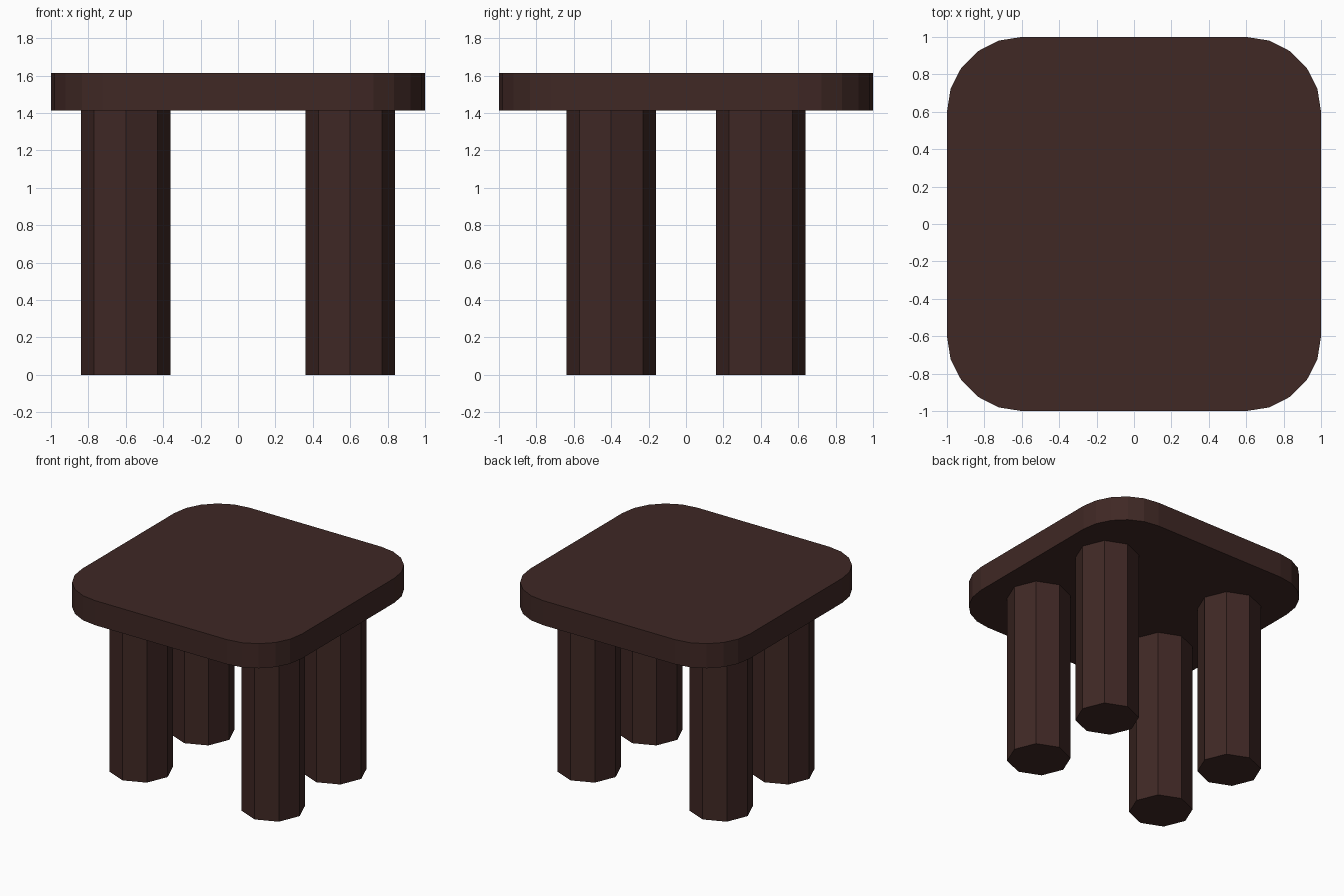
import bpy, bmesh
from math import cos, sin, pi

if "Cube" in bpy.data.objects:
    bpy.data.objects.remove(bpy.data.objects["Cube"])

TOP_Z, UNDER_Z = 1.615, 1.413

wood = bpy.data.materials.new("dark_wood")
wood.diffuse_color = (0.05, 0.021, 0.018, 1)
wood.use_nodes = True
wood.node_tree.nodes["Principled BSDF"].inputs["Base Color"].default_value = wood.diffuse_color


def prism(name, outline, z0, z1):
    """Extrude a closed outline from z0 to z1 with flat faces."""
    bm = bmesh.new()
    base = bm.faces.new([bm.verts.new((x, y, z0)) for x, y in outline])
    ext = bmesh.ops.extrude_face_region(bm, geom=[base], use_keep_orig=True)
    verts = [g for g in ext["geom"] if isinstance(g, bmesh.types.BMVert)]
    bmesh.ops.translate(bm, vec=(0, 0, z1 - z0), verts=verts)
    bmesh.ops.recalc_face_normals(bm, faces=bm.faces)
    mesh = bpy.data.meshes.new(name)
    bm.to_mesh(mesh)
    bm.free()
    mesh.materials.append(wood)
    obj = bpy.data.objects.new(name, mesh)
    bpy.context.collection.objects.link(obj)
    return obj


def arc(cx, cy, r, start, sweep, steps):
    return [(cx + r * cos(start + sweep * i / steps),
             cy + r * sin(start + sweep * i / steps)) for i in range(steps + 1)]


# Tabletop: square with rounded corners, five segments each
outline = []
for k, (sx, sy) in enumerate([(1, 1), (-1, 1), (-1, -1), (1, -1)]):
    outline += arc(0.6 * sx, 0.6 * sy, 0.4, k * pi / 2, pi / 2, 5)
prism("tabletop", outline, UNDER_Z, TOP_Z)

# Four octagonal legs
for side, x in (("left", -0.6), ("right", 0.6)):
    for end, y in (("front", -0.4), ("back", 0.4)):
        octagon = arc(x, y, 0.24, 0, 2 * pi, 8)[:-1]
        prism(f"{end}_{side}_leg", octagon, 0, UNDER_Z)
